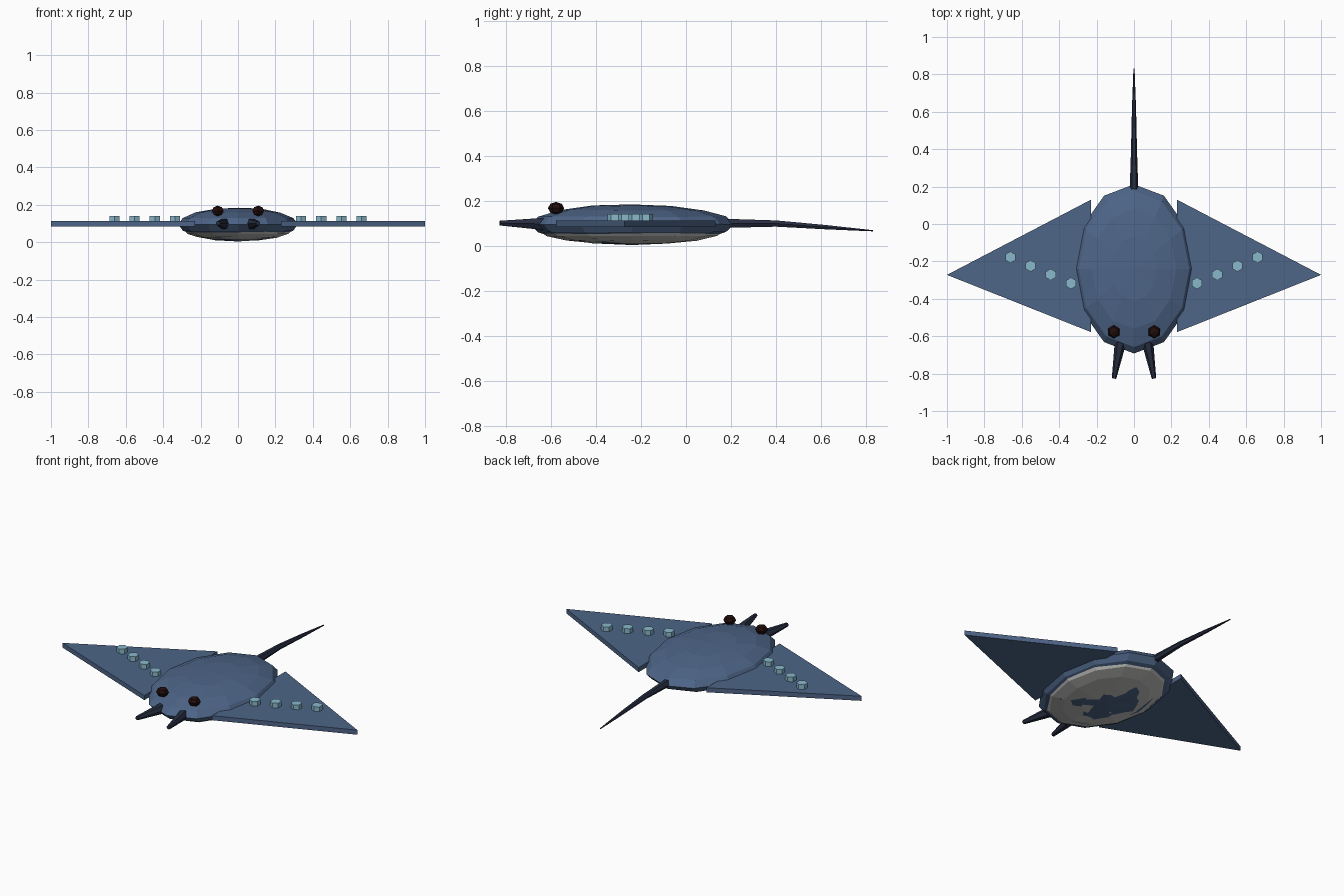
import bpy, bmesh, random
from mathutils import Vector, Matrix

random.seed(4)
cube = bpy.data.objects.get("Cube")
if cube:
    bpy.data.objects.remove(cube)


def material(name, rgb):
    m = bpy.data.materials.new(name)
    m.use_nodes = True
    m.diffuse_color = (*rgb, 1)
    m.node_tree.nodes["Principled BSDF"].inputs["Base Color"].default_value = (*rgb, 1)
    return m


BLUE = material("ocean_blue", (0.075, 0.13, 0.245))
PALE = material("pale_belly", (0.55, 0.55, 0.54))
NAVY = material("dark_navy", (0.02, 0.027, 0.053))
AQUA = material("aqua_spot", (0.25, 0.48, 0.6))
DARK = material("dark_red_eye", (0.016, 0.004, 0.004))


def finish(name, bm, mat):
    bmesh.ops.recalc_face_normals(bm, faces=bm.faces)
    me = bpy.data.meshes.new(name)
    bm.to_mesh(me)
    bm.free()
    me.materials.append(mat)
    ob = bpy.data.objects.new(name, me)
    bpy.context.collection.objects.link(ob)
    return ob


def ellipsoid(name, mat, center, radii, segments, rings, jitter=0.0):
    bm = bmesh.new()
    bmesh.ops.create_uvsphere(bm, u_segments=segments, v_segments=rings, radius=1)
    for v in bm.verts:
        v.co = Vector(center) + v.co * Vector(radii)
        v.co.z += random.uniform(-jitter, jitter)
    return finish(name, bm, mat)


def tube(name, mat, stations, sides=6):
    """Faceted tapering tube through (point, radius) stations."""
    bm = bmesh.new()
    rings = []
    for i, (p, r) in enumerate(stations):
        a = Vector(stations[max(i - 1, 0)][0])
        b = Vector(stations[min(i + 1, len(stations) - 1)][0])
        turn = (b - a).to_track_quat("Z", "X")
        ring = bmesh.ops.create_circle(
            bm, segments=sides, radius=r,
            matrix=Matrix.Translation(p) @ turn.to_matrix().to_4x4())
        rings.append(ring["verts"])
    for lo, hi in zip(rings, rings[1:]):
        for k in range(sides):
            n = (k + 1) % sides
            bm.faces.new((lo[k], lo[n], hi[n], hi[k]))
    bm.faces.new(rings[0])
    bm.faces.new(rings[-1])
    return finish(name, bm, mat)


# Body and pale underside
ellipsoid("body", BLUE, (0, -0.24, 0.095), (0.32, 0.452, 0.09), 12, 8, 0.002)
ellipsoid("belly", PALE, (0, -0.24, 0.067), (0.292, 0.41, 0.06), 12, 8, 0.002)

# Whip tail
tube("tail", NAVY, [((0, 0.18, 0.1), 0.023), ((0, 0.4, 0.099), 0.016),
                    ((0, 0.62, 0.083), 0.011), ((0, 0.83, 0.067), 0.003)])

for side, s in (("left", 1), ("right", -1)):
    # Triangular wing slab
    bm = bmesh.new()
    outline = [(0.23, 0.13), (0.23, -0.578), (1.0, -0.272)]
    face = bm.faces.new([bm.verts.new((s * x, y, 0.084)) for x, y in outline])
    top = bmesh.ops.extrude_face_region(bm, geom=[face])["geom"]
    for v in top:
        if isinstance(v, bmesh.types.BMVert):
            v.co.z = 0.112
    finish(side + "_wing", bm, BLUE)

    # Row of hexagonal spots
    for i in range(4):
        x, y = s * (0.337 + 0.108 * i), -0.317 + 0.0465 * i
        bm = bmesh.new()
        bmesh.ops.create_cone(
            bm, cap_ends=True, segments=6, radius1=0.031, radius2=0.031,
            depth=0.03, matrix=Matrix.Translation((x, y, 0.126)))
        finish(f"{side}_spot_{i + 1}", bm, AQUA)

    # Eye and head fin
    ellipsoid(side + "_eye", DARK, (s * 0.108, -0.577, 0.167),
              (0.036, 0.036, 0.028), 6, 4)
    tube(side + "_head_fin", NAVY, [((s * 0.07, -0.62, 0.097), 0.032),
                                    ((s * 0.107, -0.826, 0.101), 0.012)])
